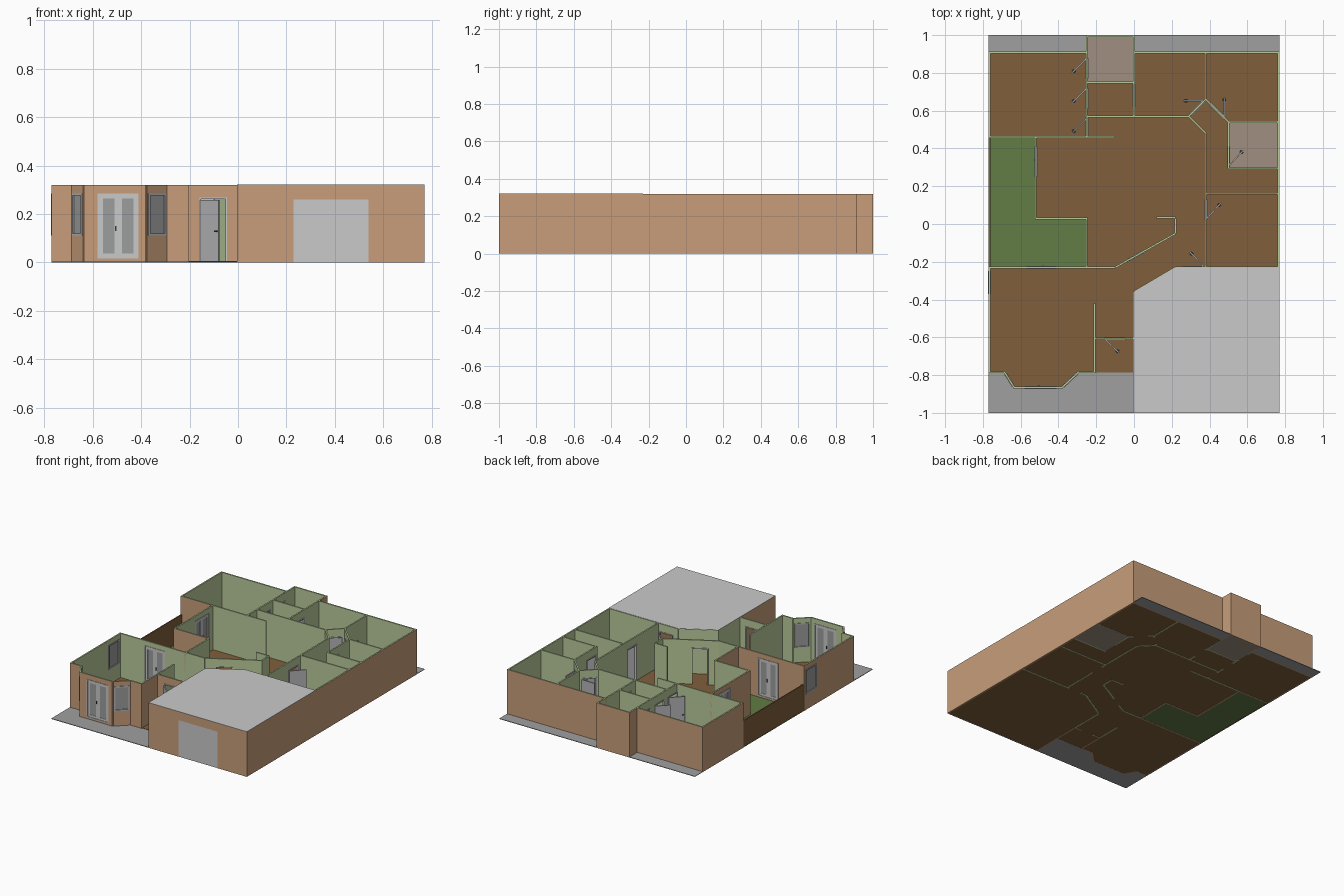
import bpy, bmesh, math
from mathutils import Vector

if "Cube" in bpy.data.objects:
    bpy.data.objects.remove(bpy.data.objects["Cube"])

H, TH = 0.32, 0.01


def mat(name, r, g, b):
    m = bpy.data.materials.new(name)
    lin = [((c / 255 + 0.055) / 1.055) ** 2.4 for c in (r, g, b)]
    m.diffuse_color = (*lin, 1)
    m.use_nodes = True
    m.node_tree.nodes["Principled BSDF"].inputs["Base Color"].default_value = m.diffuse_color
    return m


TAN, GREEN, BROWN, GRASS, CONC, TILE, LIGHT, DOOR, GLASS, DARK = range(10)
MATS = [mat("tan_render", 200, 158, 122), mat("green_paint", 186, 204, 156),
        mat("brown_timber", 129, 95, 59), mat("grass_green", 98, 124, 69),
        mat("concrete_grey", 160, 160, 160), mat("tile_beige", 161, 143, 129),
        mat("light_grey", 202, 202, 202), mat("door_grey", 182, 182, 186),
        mat("glass_grey", 156, 157, 157), mat("handle_dark", 60, 60, 60)]


def finish(name, bm):
    bmesh.ops.recalc_face_normals(bm, faces=bm.faces)
    me = bpy.data.meshes.new(name)
    bm.to_mesh(me)
    bm.free()
    for m in MATS:
        me.materials.append(m)
    ob = bpy.data.objects.new(name, me)
    bpy.context.collection.objects.link(ob)
    return ob


def box(bm, p, q, s0, s1, z0, z1, th=TH, left=GREEN, right=GREEN, cap=GREEN, top=None, off=0.0):
    """Upright box along p->q, from distance s0 to s1, with a colour per side."""
    p, q = Vector(p), Vector(q)
    d = (q - p).normalized()
    n = Vector((-d.y, d.x))

    def ring(s):
        out = []
        for t, z in ((-1, z0), (1, z0), (1, z1), (-1, z1)):
            v = p + d * s + n * (t * th / 2 + off)
            out.append(bm.verts.new((v.x, v.y, z)))
        return out
    a, b = ring(s0), ring(s1)
    for f, m in ((a, cap), (b, cap)):
        bm.faces.new(f).material_index = m
    for i, m in enumerate((cap, left, cap if top is None else top, right)):
        j = (i + 1) % 4
        bm.faces.new((a[i], a[j], b[j], b[i])).material_index = m


def solid(bm, p, q, s0, s1, z0, z1, th, m, off=0.0):
    box(bm, p, q, s0, s1, z0, z1, th, m, m, m, off=off)


def frame(bm, p, q, s0, s1, z0, z1, w, th, m, sill=True):
    solid(bm, p, q, s0, s0 + w, z0, z1, th, m)
    solid(bm, p, q, s1 - w, s1, z0, z1, th, m)
    solid(bm, p, q, s0 + w, s1 - w, z1 - w, z1, th, m)
    if sill:
        solid(bm, p, q, s0 + w, s1 - w, z0, z0 + w, th, m)


def fill(bm, p, q, kind, s0, s1, z0, z1):
    """Joinery inside an opening."""
    if kind == "open":
        frame(bm, p, q, s0, s1, z0, z1, 0.007, TH + 0.006, LIGHT, False)
    elif kind == "window":
        frame(bm, p, q, s0, s1, z0, z1, 0.009, TH + 0.006, DOOR)
        solid(bm, p, q, s0, s1, z0, z1, 0.004, GLASS)
    elif kind == "double":
        frame(bm, p, q, s0, s1, z0, z1, 0.006, TH + 0.006, LIGHT)
        mid = (s0 + s1) / 2
        for a, b in ((s0 + 0.006, mid), (mid, s1 - 0.006)):
            frame(bm, p, q, a, b, z0 + 0.006, z1 - 0.006, 0.016, 0.008, LIGHT)
            solid(bm, p, q, a, b, z0 + 0.006, z1 - 0.006, 0.004, GLASS)
        solid(bm, p, q, mid - 0.012, mid - 0.006, 0.13, 0.15, TH + 0.008, DARK)
    elif kind == "garage":
        solid(bm, p, q, s0, s1, z0, z1, 0.006, LIGHT, -0.001)


def wall(bm, jbm, p, q, openings=(), ext=0.0, right=GREEN, cap=GREEN):
    """Wall split around its openings (kind, s0, s1, z0, z1)."""
    L = (Vector(q) - Vector(p)).length
    kw = dict(right=right, cap=cap, top=GREEN)
    s = -ext
    for kind, s0, s1, z0, z1 in openings:
        box(bm, p, q, s, s0, 0, H, **kw)
        box(bm, p, q, s0, s1, z1, H, **kw)
        if z0 > 0:
            box(bm, p, q, s0, s1, 0, z0, **kw)
        fill(jbm, p, q, kind, s0, s1, z0, z1)
        s = s1
    box(bm, p, q, s, L + ext, 0, H, **kw)


def slab(name, polys, z0, z1, m):
    bm = bmesh.new()
    for pts in polys:
        f = bm.faces.new([bm.verts.new((x, y, z0)) for x, y in pts])
        r = bmesh.ops.extrude_face_region(bm, geom=[f])
        for v in r["geom"]:
            if isinstance(v, bmesh.types.BMVert):
                v.co.z = z1
    for f in bm.faces:
        f.material_index = m
    return finish(name, bm)


def rect(x0, y0, x1, y1):
    return [(x0, y0), (x1, y0), (x1, y1), (x0, y1)]


# Exterior outline, counter-clockwise, with openings by segment
E = 0.765
bay = [(-E, -.785), (-.685, -.785), (-.635, -.865), (-.38, -.865), (-.295, -.785), (-.21, -.785)]
outline = bay + [(-.21, -.605), (0, -.605), (0, -.995), (E, -.995), (E, .908), (0, .908),
                 (0, .995), (-.25, .995), (-.25, .908), (-E, .908), (-E, .46), (-.52, .46),
                 (-.52, .03), (-.25, .03), (-.25, -.23), (-E, -.23)]
ext_open = {1: ("window", .008, .088, .11, .285), 2: ("double", .055, .225, .015, .285),
            3: ("window", .008, .108, .11, .285), 6: ("open", .05, .165, 0, .268),
            8: ("garage", .23, .54, 0, .26), 17: ("double", .05, .21, .015, .285),
            20: ("double", .16, .32, .015, .285), 21: ("window", .02, .14, .11, .285)}
wb, jb = bmesh.new(), bmesh.new()
for i, p in enumerate(outline):
    q = outline[(i + 1) % len(outline)]
    wall(wb, jb, p, q, [ext_open[i]] if i in ext_open else [], TH / 2, TAN, TAN)
finish("exterior_walls", wb)


# Interior partitions, with doorway spans
def gap(a, b):
    return ("open", a, b, 0, .265)


partitions = [
    ((-.25, .46), (-.25, .905), [gap(.005, .105), gap(.15, .26), gap(.31, .42)]),
    ((-.25, .75), (0, .75), []), ((0, .57), (0, .905), [gap(.05, .17)]),
    ((-.25, .57), (.29, .57), []), ((.29, .57), (.38, .66), [gap(.012, .115)]),
    ((.29, .57), (.38, .48), []), ((.38, .66), (.38, .905), []),
    ((.38, .66), (.50, .54), [gap(.03, .145)]), ((.50, .54), (.76, .54), []),
    ((.50, .29), (.50, .54), [gap(.01, .12)]), ((.50, .295), (.76, .295), []),
    ((.38, -.23), (.38, .48), [gap(.25, .36)]), ((.38, .16), (.76, .16), []),
    ((-.52, .46), (-.10, .46), []), ((-.25, -.23), (-.10, -.23), []),
    ((-.10, -.23), (.22, -.05), [gap(.07, .18)]), ((.22, -.05), (.22, .03), []),
    ((.12, .035), (.22, .035), []), ((-.21, -.605), (-.21, -.42), []),
    ((0, -.605), (0, -.36), []), ((0, -.36), (.22, -.23), []),
    ((.22, -.23), (.76, -.23), [gap(.04, .15)])]
wb = bmesh.new()
for p, q, o in partitions:
    wall(wb, jb, p, q, o)
finish("interior_walls", wb)
finish("windows_and_frames", jb)

# Door leaves standing ajar, with handles
leaves = [((-.25, .88), (-.328, .80)), ((-.25, .72), (-.328, .642)), ((-.25, .56), (-.328, .482)),
          ((.365, .653), (.262, .653)), ((.478, .57), (.478, .67)), ((.50, .305), (.578, .39)),
          ((.385, .03), (.46, .11)), ((.37, -.225), (.295, -.148)), ((-.155, -.61), (-.078, -.682))]
for i, (p, q) in enumerate(leaves):
    bm = bmesh.new()
    L = (Vector(q) - Vector(p)).length
    solid(bm, p, q, 0, L, .006, .258, .007, DOOR)
    solid(bm, p, q, L - .02, L - .006, .125, .132, .02, DARK)
    finish(f"door_leaf_{i + 1}", bm)

# Courtyard fence
bm = bmesh.new()
solid(bm, (-E, -.225), (-E, .455), 0, .68, 0, .19, .008, BROWN)
finish("courtyard_fence", bm)

# Floors and ground surfaces
slab("timber_floor", [outline, rect(-.21, -.785, 0, -.605)], .001, .006, BROWN)
slab("tile_floors", [rect(-.25, .75, 0, .995), rect(.50, .295, E, .54)], 0, .008, TILE)
slab("courtyard_lawn", [[(-.77, -.23), (-.25, -.23), (-.25, .03), (-.52, .03),
                         (-.52, .46), (-.77, .46)]], .001, .006, GRASS)
slab("concrete_paving", [[(-.77, -1), (0, -1), (0, -.785)] + bay[::-1] + [(-.77, -.785)],
                         rect(-.77, .908, -.25, 1), rect(0, .908, .77, 1)], 0, .004, CONC)

# Flat garage roof
slab("garage_roof", [[(-.005, -1), (.77, -1), (.77, -.23), (.22, -.23), (-.005, -.36)]],
     .3185, .3215, LIGHT)
